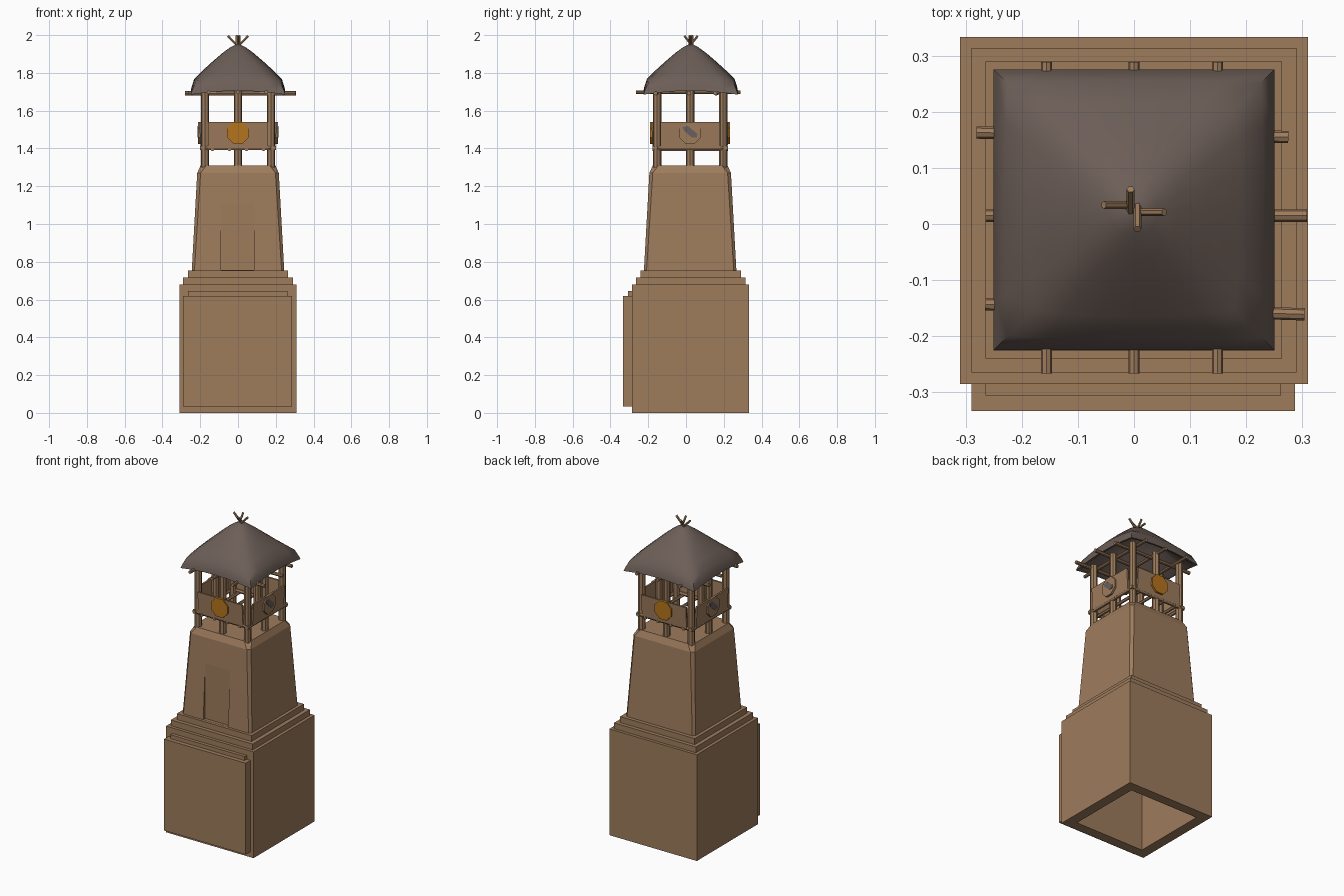
import bpy, bmesh, math
from mathutils import Vector

if "Cube" in bpy.data.objects:
    bpy.data.objects.remove(bpy.data.objects["Cube"])


def material(name, rgb):
    m = bpy.data.materials.new(name)
    m.diffuse_color = (*rgb, 1)
    m.use_nodes = True
    m.node_tree.nodes["Principled BSDF"].inputs["Base Color"].default_value = m.diffuse_color
    return m


WOOD = material("tan wood", (0.34, 0.2, 0.108))
ROOF = material("brown grey thatch", (0.15, 0.112, 0.095))
ORANGE = material("orange disc", (0.46, 0.175, 0.012))
GREY = material("dull grey", (0.14, 0.115, 0.115))
CY = 0.022  # tower axis in y


def finish(name, bm, mat):
    bmesh.ops.recalc_face_normals(bm, faces=bm.faces)
    me = bpy.data.meshes.new(name)
    bm.to_mesh(me)
    bm.free()
    me.materials.append(mat)
    ob = bpy.data.objects.new(name, me)
    bpy.context.collection.objects.link(ob)
    return ob


def loft(name, loops, mat, close=True):
    """Skin a list of point loops of equal length and cap both ends."""
    bm = bmesh.new()
    rings = [[bm.verts.new(p) for p in loop] for loop in loops]
    n = len(rings[0])
    for a, b in zip(rings, rings[1:]):
        for i in range(n):
            j = (i + 1) % n
            bm.faces.new((a[i], a[j], b[j], b[i]))
    if close:
        bm.faces.new(rings[0])
        bm.faces.new(rings[-1])
    return finish(name, bm, mat)


def rect(hx, hy, z, cy=CY):
    return [(sx * hx, cy + sy * hy, z) for sx, sy in ((-1, -1), (1, -1), (1, 1), (-1, 1))]


def cham(h, c, z):
    pts = [(-h + c, -h), (h - c, -h), (h, -h + c), (h, h - c),
           (h - c, h), (-h + c, h), (-h, h - c), (-h, -h + c)]
    return [(x, y + CY, z) for x, y in pts]


def box(name, x0, x1, y0, y1, z0, z1, mat=WOOD):
    h, cx, cy = (x1 - x0) / 2, (x0 + x1) / 2, (y0 + y1) / 2
    lp = [[(x + cx, y, z) for x, y, _ in rect(h, (y1 - y0) / 2, z, cy)] for z in (z0, z1)]
    return loft(name, lp, mat)


def stick(name, a, b, r, mat=WOOD, sides=8, turn=0.0):
    a, b = Vector(a), Vector(b)
    q = (b - a).to_track_quat('Z', 'Y')
    ring = [Vector((r * math.cos(t), r * math.sin(t), 0))
            for t in (turn + 2 * math.pi * i / sides for i in range(sides))]
    return loft(name, [[p + q @ v for v in ring] for p in (a, b)], mat)


# hollow base, open from below, with stepped top
loft("base_block", [rect(.31, .309, .68, .024), rect(.31, .309, 0, .024),
                    rect(.245, .245, 0, .024), rect(.245, .245, .62, .024)], WOOD)
box("base_step_lower", -.29, .29, -.265, .314, .67, .717)
box("base_step_upper", -.265, .264, -.24, .29, .71, .755)
box("front_panel", -.29, .287, -.333, -.28, .035, .62)
box("front_panel_step", -.265, .262, -.306, -.28, .61, .645)

# tapered shaft with chamfered corners and rim
shaft = loft("tower_shaft", [cham(.245, .014, .75), cham(.216, .018, 1.27),
                             cham(.198, .03, 1.31)], WOOD)
# upright door recess cut into the leaning front wall
cutter = box("door_cutter", -.09, .086, -.4, -.203, .756, 1.2)
cutter.hide_render = True
mod = shaft.modifiers.new("door", 'BOOLEAN')
mod.operation, mod.object, mod.solver = 'DIFFERENCE', cutter, 'EXACT'
bpy.context.view_layer.objects.active = shaft
shaft.select_set(True)
bpy.ops.object.modifier_apply(modifier="door")
bpy.data.objects.remove(cutter)

# eight posts
for x in (-.175, 0, .175):
    for y in (-.175, 0, .175):
        if x or y:
            stick("post", (x, CY + y, 1.29), (x, CY + y, 1.71), .022)

# railing: board, rail and disc on each side
for k in range(4):
    ang = k * math.pi / 2

    def side(u, d, z, ang=ang):
        """u along the side, d outwards; k = 0 is the front"""
        c, s = math.cos(ang), math.sin(ang)
        return (u * c + d * s, CY + u * s - d * c, z)

    loft("railing_board", [[side(u, d, z) for d, z in
         ((.187, 1.40), (.198, 1.40), (.206, 1.54), (.195, 1.54))] for u in (-.158, .158)], WOOD)
    stick("railing_pole", side(-.2, .187, 1.402), side(.2, .187, 1.402), .012, sides=6)
    stick("disc", side(0, .196, 1.483), side(0, .212, 1.483), .063,
          WOOD if k % 2 else ORANGE, 8, math.pi / 8)
    if k % 2:  # slanted grey mark on the side discs
        loft("disc_mark", [[side(u, d, 1.483 + z) for u, z in
             ((-.04, .03), (-.012, .036), (.038, -.006), (.036, -.026), (.01, -.026), (-.032, .01))]
             for d in (.21, .215)], GREY)

# small floor poles under the railing
for u in (-.135, -.045, .045, .135):
    stick("floor_pole", (u, CY - .2, 1.395), (u, CY + .2, 1.395), .01, sides=6)

# roof beams with uneven ends
for x in (-.156, 0, .149):
    stick("roof_beam_long", (x, -.266, 1.698), (x, .289, 1.698), .01)
for y, y2, x0, x1 in ((.163, .155, -.281, .275), (.015, .015, -.265, .308), (-.143, -.161, -.265, .304)):
    stick("roof_beam_cross", (x0, y, 1.692), (x1, y2, 1.692), .011)


# thatched roof, softly rounded square with drooping corners
def roof_ring(h, z, k, drop, n=6):
    pts = []
    for i in range(4):
        for j in range(n):
            t = -1 + 2 * j / n
            u, v = ((t, -1), (1, t), (-t, 1), (-1, -t))[i]
            w = abs(u * v) ** 2
            pts.append((h * u * (1 - k * w), .025 + h * v * (1 - k * w), z - drop * w))
    return pts


roof = loft("thatch_roof", [roof_ring(*r) for r in (
    (.012, 1.905, .1, 0), (.12, 1.82, .05, .01), (.236, 1.708, .01, .02), (.25, 1.705, 0, .02),
    (.246, 1.725, .01, .02), (.232, 1.768, .03, .02), (.19, 1.81, .06, .02),
    (.135, 1.86, .1, .015), (.08, 1.907, .12, .01), (.04, 1.936, .15, .005), (.012, 1.95, .2, 0))], ROOF)
bpy.ops.object.select_all(action='DESELECT')
roof.select_set(True)
bpy.context.view_layer.objects.active = roof
bpy.ops.object.shade_smooth_by_angle(angle=math.radians(50))

# crossed sticks at the peak
for a, b in (((.01, .034), (-.054, .034)), ((-.006, .01), (-.006, .062)),
             ((.006, .045), (.006, -.009)), ((-.01, .021), (.054, .021))):
    stick("peak_stick", (*a, 1.93), (*b, 1.996), .007, sides=6)
